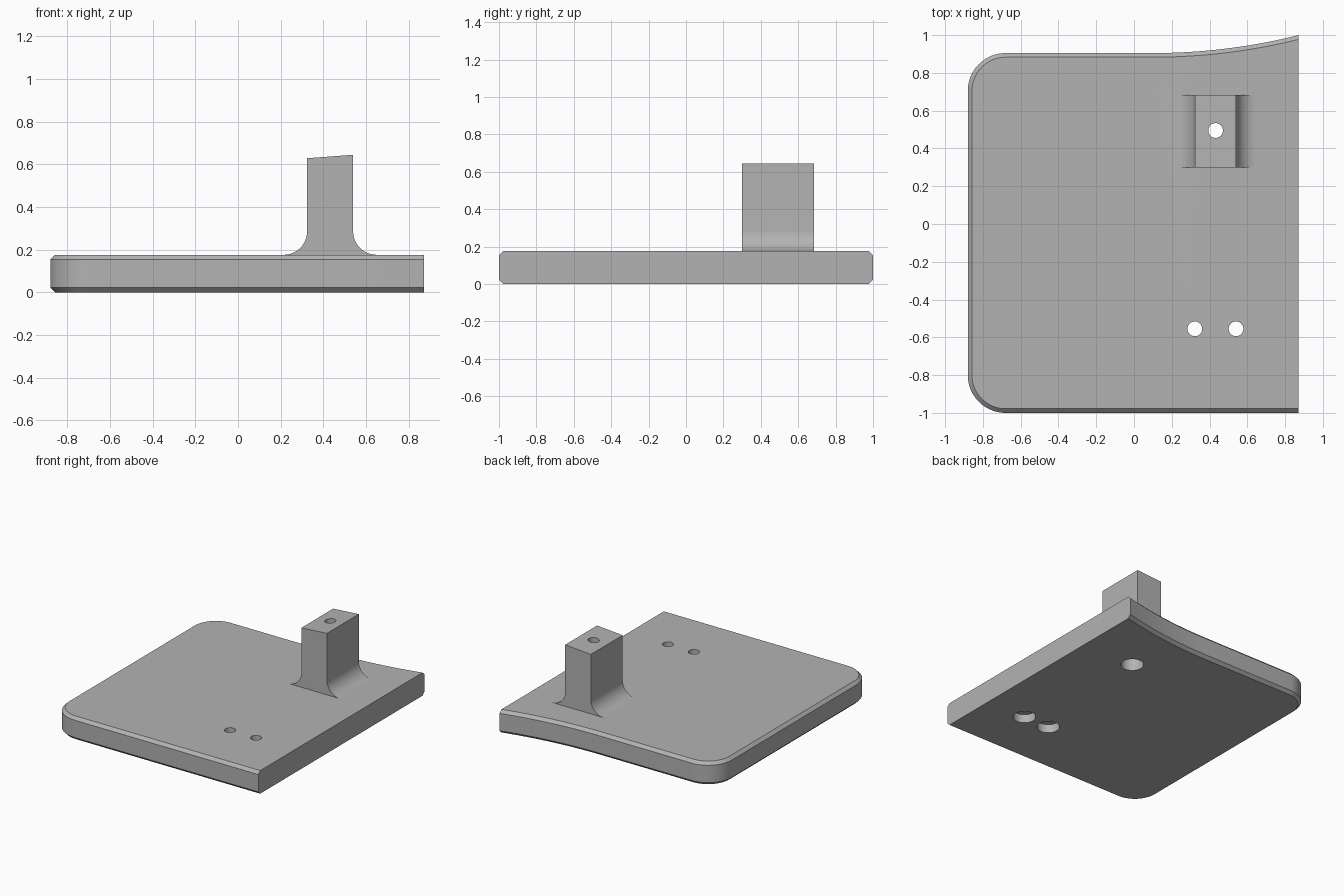
import bpy, bmesh
from math import sin, cos, pi, asin, sqrt

cube = bpy.data.objects.get("Cube")
if cube:
    bpy.data.objects.remove(cube, do_unlink=True)

grey = bpy.data.materials.new("mid grey")
grey.use_nodes = True
grey.diffuse_color = (0.45, 0.45, 0.45, 1)
grey.node_tree.nodes["Principled BSDF"].inputs["Base Color"].default_value = (0.45, 0.45, 0.45, 1)

LEFT, RIGHT, FRONT, BACK = -0.88, 0.872, -1.0, 0.905
TOP, CHAMFER, CORNER = 0.176, 0.022, 0.2


def arc(cx, cy, r, a0, a1, n=16):
    return [(cx + r * cos(a0 + (a1 - a0) * i / n),
             cy + r * sin(a0 + (a1 - a0) * i / n)) for i in range(n + 1)]


def loft(name, rings):
    """Closed solid skinned through rings of equal vertex count."""
    bm = bmesh.new()
    loops = [[bm.verts.new(p) for p in ring] for ring in rings]
    for a, b in zip(loops, loops[1:]):
        for i in range(len(a)):
            j = (i + 1) % len(a)
            bm.faces.new((a[i], a[j], b[j], b[i]))
    bm.faces.new(loops[0])
    bm.faces.new(loops[-1])
    bmesh.ops.recalc_face_normals(bm, faces=bm.faces)
    mesh = bpy.data.meshes.new(name)
    bm.to_mesh(mesh)
    bm.free()
    ob = bpy.data.objects.new(name, mesh)
    bpy.context.collection.objects.link(ob)
    mesh.materials.append(grey)
    return ob


def cylinder(name, x, y, r, z0, z1):
    ring = arc(x, y, r, 0, 2 * pi, 40)[:-1]
    return loft(name, [[(px, py, z) for px, py in ring] for z in (z0, z1)])


def combine(target, other, operation):
    bpy.context.view_layer.objects.active = target
    mod = target.modifiers.new("combine", "BOOLEAN")
    mod.operation, mod.solver, mod.object = operation, "EXACT", other
    bpy.ops.object.modifier_apply(modifier=mod.name)
    bpy.data.objects.remove(other, do_unlink=True)


# Plate outline, inset by d on every side except the flat right edge
def outline(d):
    start, rise = 0.1, 0.095
    run = RIGHT - start
    radius = (run ** 2 + rise ** 2) / (2 * rise)
    sweep = asin(run / (radius + d))
    r = CORNER - d
    pts = [(RIGHT, FRONT + d)]
    pts += arc(start, BACK + radius, radius + d, -pi / 2 + sweep, -pi / 2)
    pts += arc(LEFT + CORNER, BACK - CORNER, r, pi / 2, pi)
    pts += arc(LEFT + CORNER, FRONT + CORNER, r, pi, 1.5 * pi)
    return pts


levels = [(CHAMFER, 0), (0, CHAMFER), (0, TOP - CHAMFER), (CHAMFER, TOP)]
plate = loft("base_plate_with_post", [[(x, y, z) for x, y in outline(d)] for d, z in levels])

# Post with flared foot and sloping top
X0, X1, FLARE = 0.324, 0.54, 0.11
profile = [(X1 + FLARE, TOP / 2)]
profile += arc(X1 + FLARE, TOP + FLARE, FLARE, 1.5 * pi, pi)
profile += [(X1, 0.645), (X0, 0.629)]
profile += arc(X0 - FLARE, TOP + FLARE, FLARE, 0, -pi / 2)
profile += [(X0 - FLARE, TOP / 2)]
post = loft("post", [[(x, y, z) for x, z in profile] for y in (0.30, 0.684)])
combine(plate, post, "UNION")

# Through holes with wider counterbores underneath
for x, y, depth in ((0.432, 0.495, 0.15), (0.322, -0.555, 0.065), (0.54, -0.555, 0.065)):
    combine(plate, cylinder("hole_cutter", x, y, 0.039, -0.1, 0.8), "DIFFERENCE")
    combine(plate, cylinder("counterbore_cutter", x, y, 0.08, -0.1, depth), "DIFFERENCE")

bpy.ops.object.select_all(action="DESELECT")
plate.select_set(True)
bpy.context.view_layer.objects.active = plate
bpy.ops.object.shade_smooth_by_angle(angle=pi / 6)
